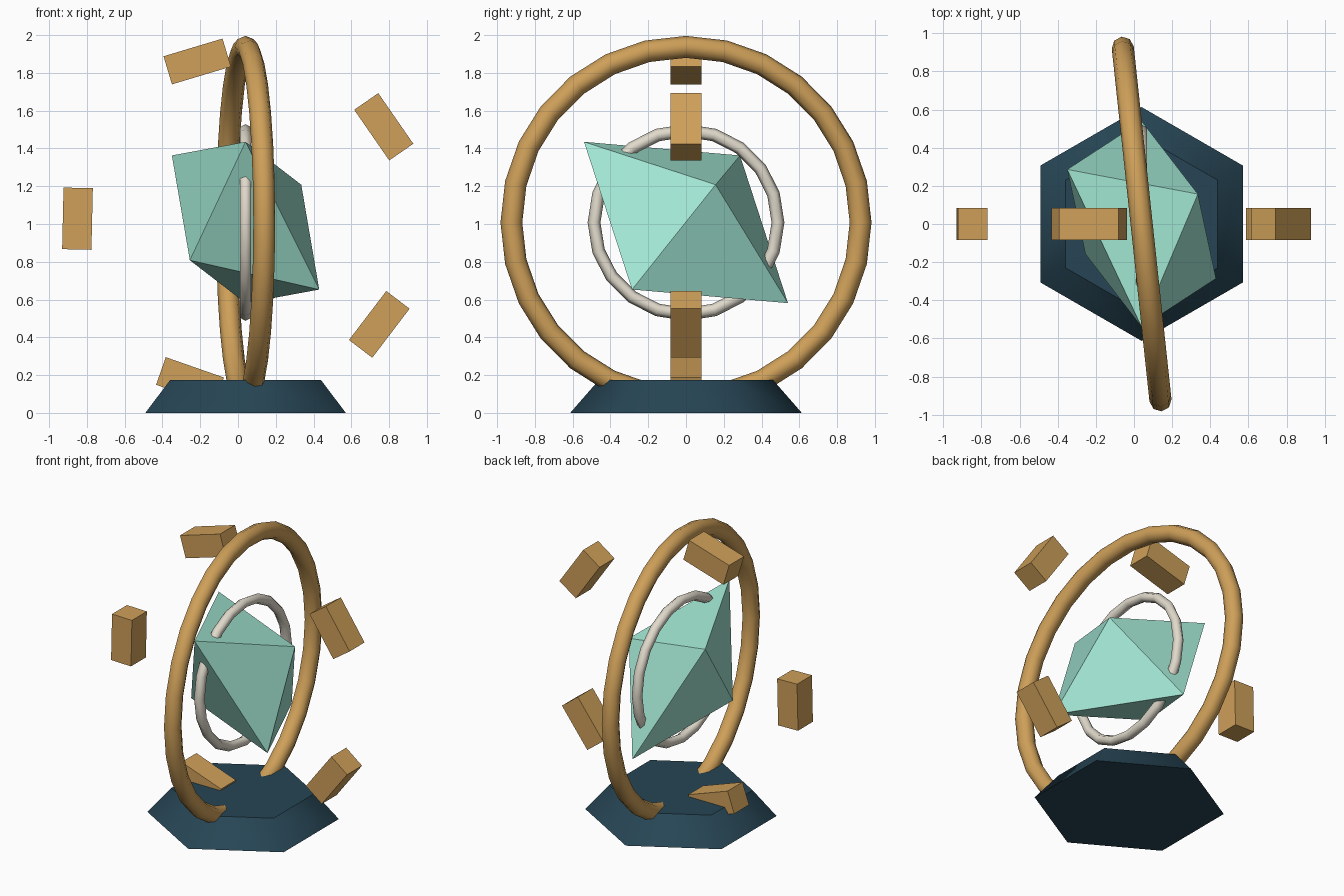
import bpy, bmesh
from math import radians, cos, sin
from mathutils import Vector

if "Cube" in bpy.data.objects:
    bpy.data.objects.remove(bpy.data.objects["Cube"])

CENTRE = Vector((0.04, 0, 1.008))


def material(name, rgb):
    m = bpy.data.materials.new(name)
    m.diffuse_color = (*rgb, 1)
    m.use_nodes = True
    m.node_tree.nodes["Principled BSDF"].inputs["Base Color"].default_value = m.diffuse_color
    return m


gold = material("gold", (0.62, 0.35, 0.1))
mint = material("mint", (0.36, 0.79, 0.65))
navy = material("navy", (0.02, 0.06, 0.09))
ivory = material("ivory", (0.75, 0.7, 0.6))


def finish(name, mat):
    ob = bpy.context.object
    ob.name = name
    ob.data.materials.append(mat)
    return ob


def ring(name, mat, major, minor, segs, sides, turn):
    # upright ring facing x, turned about z
    bpy.ops.mesh.primitive_torus_add(
        major_radius=major, minor_radius=minor, major_segments=segs,
        minor_segments=sides, location=CENTRE,
        rotation=(0, radians(90), radians(turn)))
    bpy.ops.object.shade_smooth()
    return finish(name, mat)


# Hexagonal base, sides shaded smooth with a sharp top rim
bpy.ops.mesh.primitive_cone_add(vertices=6, radius1=0.613, radius2=0.46,
                                depth=0.175, location=(0.04, 0, 0.0875))
finish("base", navy)
bpy.ops.object.shade_smooth_by_angle(angle=radians(50))

# Outer and inner rings
ring("outer_ring", gold, 0.93, 0.058, 28, 8, 6.1)
ring("inner_ring", ivory, 0.487, 0.034, 20, 6, 0)

# Tilted octahedral crystal: three half-axes mirrored through the centre
axes = [Vector((-0.39, 0.286, 0.355)),
        Vector((0.295, 0.157, 0.2)),
        Vector((0, -0.54, 0.427))]
bm = bmesh.new()
for a in axes:
    bm.verts.new(a)
    bm.verts.new(-a)
bmesh.ops.convex_hull(bm, input=bm.verts)
bmesh.ops.recalc_face_normals(bm, faces=bm.faces)
mesh = bpy.data.meshes.new("crystal")
bm.to_mesh(mesh)
bm.free()
crystal = bpy.data.objects.new("crystal", mesh)
crystal.location = CENTRE
crystal.data.materials.append(mint)
bpy.context.collection.objects.link(crystal)

# Five floating blocks circling the centre in the xz plane
for i in range(5):
    a = radians(34.7 + 72 * i)
    bpy.ops.mesh.primitive_cube_add(
        size=1, location=CENTRE + 0.89 * Vector((cos(a), 0, sin(a))),
        rotation=(0, -a, 0))
    block = finish(f"floating_block_{i + 1}", gold)
    block.scale = (0.155, 0.166, 0.326)
